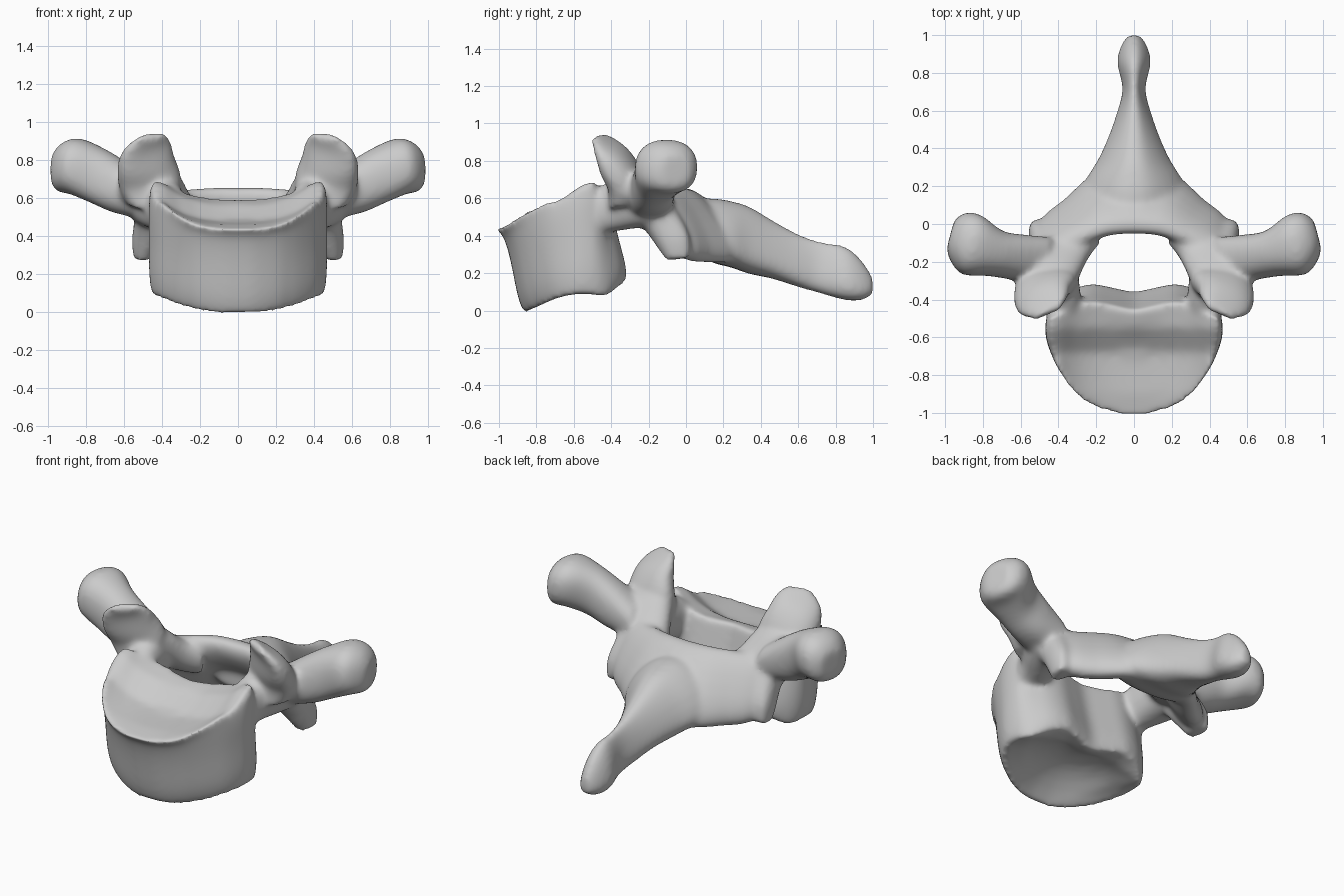
import bpy, bmesh, math
from mathutils import Vector as V

if "Cube" in bpy.data.objects:
    bpy.data.objects.remove(bpy.data.objects["Cube"])

bm = bmesh.new()
SIDES = 24


def skin(rings):
    """Close a stack of equal rings into a solid."""
    vs = [[bm.verts.new(p) for p in r] for r in rings]
    n = len(vs[0])
    for a, b in zip(vs, vs[1:]):
        for i in range(n):
            j = (i + 1) % n
            bm.faces.new((a[i], a[j], b[j], b[i]))
    bm.faces.new(vs[0][::-1])
    bm.faces.new(vs[-1])


def spline(pts, steps, closed=False):
    """Catmull-Rom curve through points of any dimension."""
    n, out = len(pts), []
    for i in range(n if closed else n - 1):
        ids = [(i + k) % n if closed else min(max(i + k, 0), n - 1) for k in (-1, 0, 1, 2)]
        for s in range(steps):
            t = s / steps
            out.append([b + .5 * t * (c - a + t * (2 * a - 5 * b + 4 * c - d
                        + t * (3 * (b - c) + d - a)))
                        for a, b, c, d in zip(*(pts[k] for k in ids))])
    return out if closed else out + [list(pts[-1])]


def tube(stations, taper=0.0, mirror=True):
    """Loft of ellipses: (centre, half-axis u, half-axis v); taper narrows the top."""
    path = spline([c + u + v for c, u, v in stations], 3)
    for side in ((1, -1) if mirror else (1,)):
        rings = []
        for s in path:
            c, u, v = V(s[:3]), V(s[3:6]), V(s[6:])
            ring = []
            for i in range(SIDES):
                a = 2 * math.pi * i / SIDES
                co, si = math.cos(a), math.sin(a)
                co = math.copysign(abs(co) ** 0.85, co)
                si = math.copysign(abs(si) ** 0.85, si)
                p = c + u * co * (1 - taper * si) + v * si
                ring.append((p.x * side, p.y, p.z))
            rings.append(ring)
        skin(rings)


def lerp_table(x, table):
    for (a, fa), (b, fb) in zip(table, table[1:]):
        if x <= b:
            return fa + (fb - fa) * max(0, (x - a) / (b - a))
    return table[-1][1]


# Vertebral body: kidney outline, raised rear side lips, hollow underside
half = [(0.0, -1.02), (0.12, -1.01), (0.28, -.95), (.41, -.81), (.475, -.66),
        (.49, -.54), (.46, -.43), (.37, -.335), (.24, -.295), (.11, -.315), (0, -.335)]
outline = spline(half + [(-x, y) for x, y in half[-2:0:-1]], 4, closed=True)


def top_z(x, y):
    base = lerp_table(y, [(-1, .44), (-.9, .465), (-.68, .49), (-.55, .58), (-.4, .605)])
    return base + .10 * min(1.0, (abs(x) / .40) ** 3.5)


def bottom_z(x, y):
    rise = .1 * max((x / .44) ** 2, (y + .87) / .5, 0)
    return rise + .6 * max(0, y + .42) - .02


def body_point(i, t, s):
    x, y = outline[i]
    front = max(0, min(1, (-.55 - y) / .4))
    back = max(0, min(1, (y + .5) / .15))
    y += front * (.13 * (1 - t) ** .5 + .03 * (1 - t) ** 8)
    y -= back * (.12 * t ** 2 + .03 * math.sin(math.pi * t) + .03 * (1 - t) ** 8)
    x *= 1 - .04 * math.sin(math.pi * t) - .08 * (1 - t) ** 6 - .07 * t ** 6
    x, y = x * s, -.62 + (y + .62) * s
    zb, zt = bottom_z(x, y) + .13 * (1 - s * s), top_z(x, y) - .02 * (1 - s)
    return (x, y, zb + (zt - zb) * t)


levels = [(0, s) for s in (.1, .3, .5, .7, .85, .95)]
levels += [(t / 12, 1) for t in range(13)]
levels += [(1, s) for s in (.95, .85, .7, .5, .3, .1)]
skin([[body_point(i, t, s) for i in range(len(outline))] for t, s in levels])

# Pedicles
tube([((.36, -.56, .49), (.09, 0, 0), (0, 0, .10)),
      ((.38, -.42, .55), (.10, 0, 0), (0, 0, .135)),
      ((.42, -.30, .575), (.13, 0, 0), (0, 0, .14)),
      ((.45, -.18, .57), (.14, 0, 0), (0, 0, .12))])

# Upper joint processes: thin plates tilted forward
tube([((.45, -.32, .56), (.13, 0, 0), (0, .10, .02)),
      ((.465, -.325, .69), (.165, -.02, -.02), (0, .085, .05)),
      ((.485, -.38, .79), (.15, -.04, -.03), (.01, .06, .06)),
      ((.48, -.435, .875), (.125, -.045, -.03), (.008, .024, .034)),
      ((.455, -.475, .93), (.07, -.03, -.01), (.005, .012, .015))])

# Webs running from the joint plates back into the laminae
tube([((.465, -.36, .69), (.15, -.02, -.02), (0, .03, .08)),
      ((.45, -.24, .63), (.175, .01, -.01), (0, .02, .11)),
      ((.36, -.135, .55), (.13, .03, 0), (0, 0, .11)),
      ((.27, -.05, .50), (.10, .04, 0), (0, -.02, .10))])

# Lower joint processes
tube([((.44, -.20, .57), (.10, 0, 0), (0, .09, .05)),
      ((.46, -.12, .46), (.09, .01, 0), (0, .085, .05)),
      ((.49, -.07, .37), (.07, .02, 0), (0, .085, .03)),
      ((.505, -.04, .275), (.045, .01, 0), (0, .065, .01))])

# Transverse processes with knobbed ends
tube([((.46, -.20, .59), (-.03, .13, 0), (0, 0, .11)),
      ((.62, -.175, .655), (-.03, .12, 0), (-.03, 0, .135)),
      ((.74, -.155, .717), (-.04, .12, 0), (-.03, 0, .145)),
      ((.86, -.11, .767), (-.05, .158, 0), (-.02, 0, .148)),
      ((.935, -.065, .76), (-.04, .125, 0), (-.01, 0, .128)),
      ((.972, -.055, .75), (-.02, .075, 0), (0, 0, .08))])

# Laminae: sloping plates meeting at the midline
tube([((.46, -.12, .47), (.04, .06, -.16), (.05, .05, .03)),
      ((.40, -.05, .45), (.05, .085, -.175), (.045, .05, .045)),
      ((.30, .015, .45), (.055, .10, -.185), (.04, .05, .05)),
      ((.16, .105, .455), (.04, .15, -.19), (.02, .055, .055)),
      ((-.05, .13, .46), (0, .17, -.18), (0, .06, .06))])

# Spinous process: roof-shaped root running out to a swollen tip
spine = [(.04, .57, .33, .18), (.13, .60, .26, .25), (.24, .585, .23, .23),
         (.34, .555, .195, .175), (.46, .485, .17, .125), (.60, .41, .125, .08),
         (.72, .37, .09, .055), (.85, .345, .055, .082), (.94, .27, .055, .065),
         (1.0, .18, .085, .03)]
tube([((0, y, (t + b) / 2), (w, 0, 0), (0, 0, (t - b) / 2)) for y, t, b, w in spine],
     taper=.4, mirror=False)

# Fuse everything into one smooth bone
bmesh.ops.recalc_face_normals(bm, faces=bm.faces)
mesh = bpy.data.meshes.new("vertebra")
bm.to_mesh(mesh)
bm.free()
bone = bpy.data.objects.new("vertebra", mesh)
bpy.context.collection.objects.link(bone)
rem = bone.modifiers.new("fuse", 'REMESH')
rem.mode = 'VOXEL'
rem.voxel_size = .014
rem.use_smooth_shade = True
smooth = bone.modifiers.new("soften", 'SMOOTH')
smooth.factor = .5
smooth.iterations = 20
